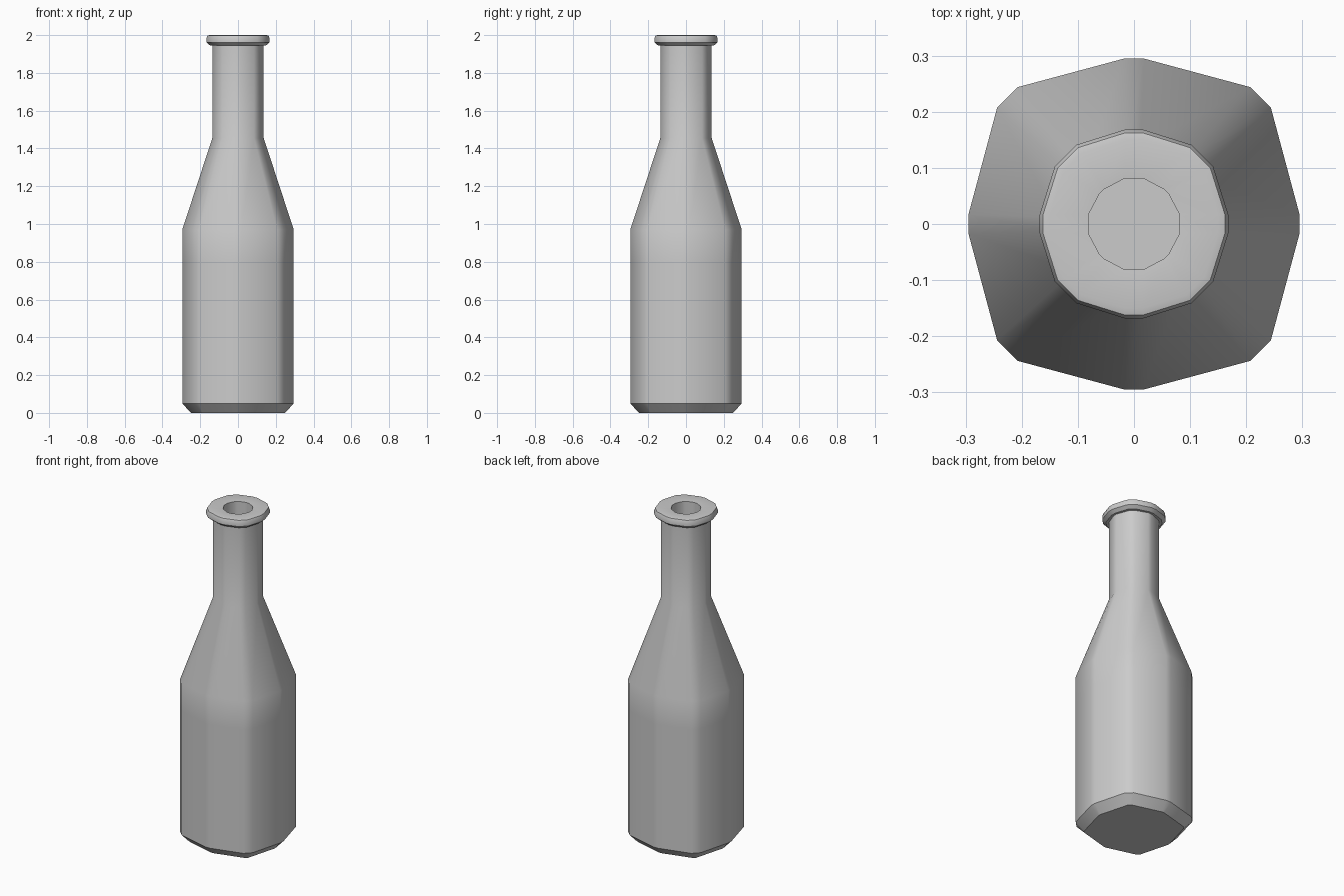
import bpy, bmesh

if "Cube" in bpy.data.objects:
    bpy.data.objects.remove(bpy.data.objects["Cube"])


def ring(bm, z, a, e, p, q):
    """16-point octagon with clipped corners: (e,a) near the axis, (p,q) near the diagonal."""
    quad = [(a, -e), (a, e), (q, p), (p, q)]
    pts = []
    for _ in range(4):
        pts += quad
        quad = [(-y, x) for x, y in quad]
    return [bm.verts.new((x, y, z)) for x, y in pts]


# profile from base to mouth: z, axis reach, axis half flat, corner p, corner q
profile = [
    (0.0, 0.249, 0.008, 0.188, 0.200),      # base
    (0.05, 0.295, 0.017, 0.207, 0.244),     # base chamfer
    (0.80, 0.295, 0.017, 0.207, 0.244),     # body
    (0.97, 0.295, 0.017, 0.207, 0.244),     # shoulder start
    (1.455, 0.136, 0.012, 0.085, 0.109),    # neck start
    (1.945, 0.136, 0.012, 0.085, 0.109),    # neck end
    (1.945, 0.148, 0.015, 0.092, 0.124),    # lip underside
    (1.962, 0.168, 0.017, 0.103, 0.141),    # lip side
    (1.982, 0.168, 0.017, 0.103, 0.141),
    (1.997, 0.162, 0.017, 0.100, 0.136),    # lip top
    (2.0, 0.150, 0.016, 0.094, 0.126),
    (1.995, 0.081, 0.017, 0.053, 0.062),    # mouth
    (1.75, 0.081, 0.017, 0.053, 0.062),     # mouth floor
]

bm = bmesh.new()
rings = [ring(bm, *r) for r in profile]
for lo, hi in zip(rings, rings[1:]):
    for i in range(16):
        j = (i + 1) % 16
        bm.faces.new((lo[i], lo[j], hi[j], hi[i]))
bm.faces.new(rings[0][::-1])
bm.faces.new(rings[-1])
bmesh.ops.recalc_face_normals(bm, faces=bm.faces)

mesh = bpy.data.meshes.new("bottle")
bm.to_mesh(mesh)
bm.free()
bottle = bpy.data.objects.new("bottle", mesh)
bpy.context.collection.objects.link(bottle)
bpy.context.view_layer.objects.active = bottle
bottle.select_set(True)
bpy.ops.object.shade_smooth_by_angle(angle=0.6)
